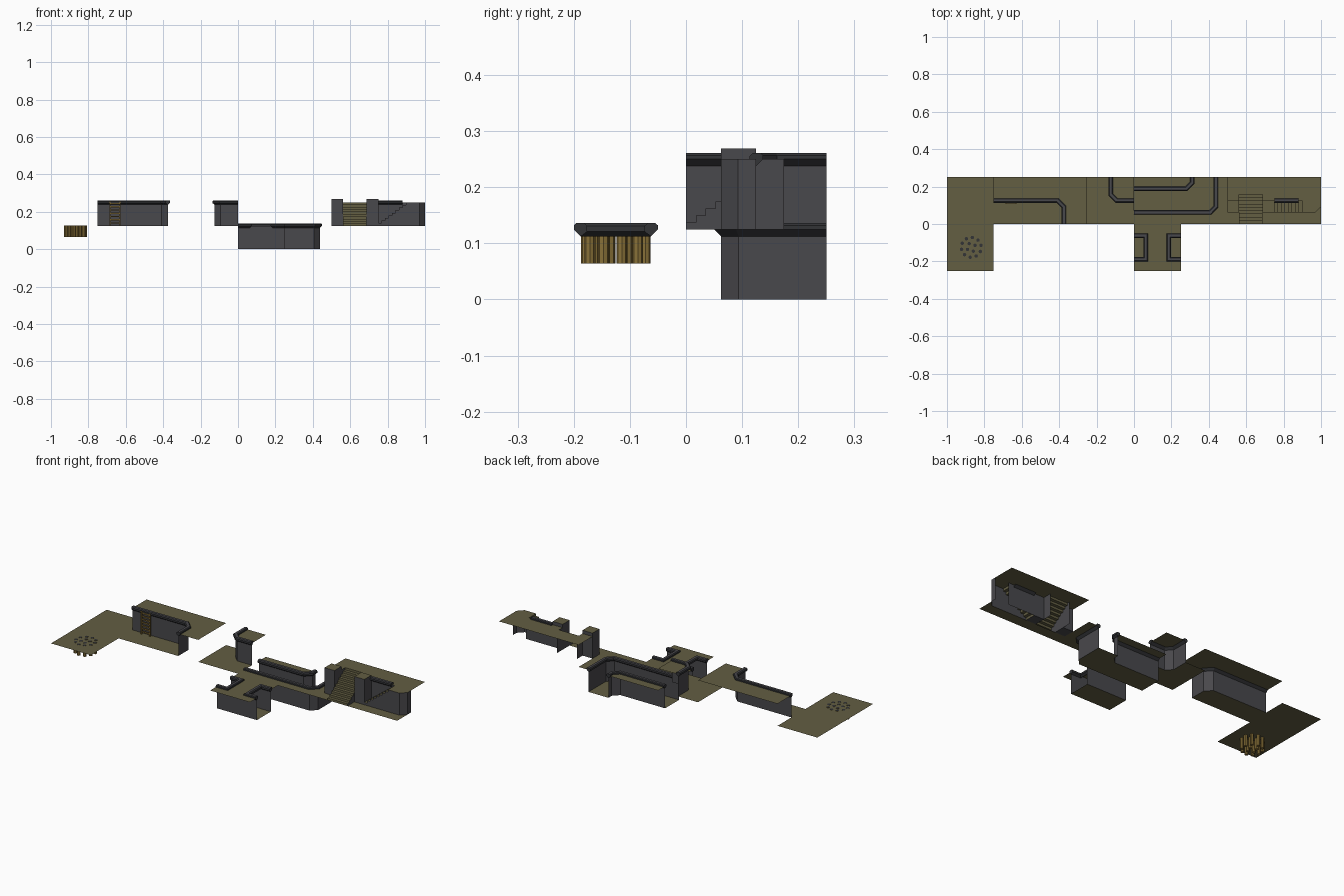
import bpy, bmesh, math
from mathutils import Vector

if "Cube" in bpy.data.objects:
    bpy.data.objects.remove(bpy.data.objects["Cube"])

def mat(name, c):
    m = bpy.data.materials.new(name)
    m.diffuse_color = (*c, 1)
    m.use_nodes = True
    m.node_tree.nodes["Principled BSDF"].inputs["Base Color"].default_value = m.diffuse_color
    return m

GROUND, STONE, TRIM, WOOD = range(4)
MATS = [mat("olive_ground", (0.125, 0.112, 0.055)), mat("grey_stone", (0.066, 0.065, 0.072)),
        mat("dark_trim", (0.032, 0.033, 0.037)), mat("brown_wood", (0.25, 0.165, 0.04))]

def finish(bm, name):
    me = bpy.data.meshes.new(name)
    bm.to_mesh(me)
    bm.free()
    for m in MATS:
        me.materials.append(m)
    ob = bpy.data.objects.new(name, me)
    bpy.context.collection.objects.link(ob)
    return ob

def face(bm, pts, m):
    f = bm.faces.new([bm.verts.new(p) for p in pts])
    f.material_index = m
    return f

def flat(name, pts, z):
    """Flat ground sheet, facing up."""
    bm = bmesh.new()
    f = face(bm, [(x, y, z) for x, y in pts], GROUND)
    f.normal_update()
    if f.normal.z < 0:
        f.normal_flip()
    finish(bm, name)

def wall(name, path, z0, z1):
    """Upright sheet along a path."""
    bm = bmesh.new()
    for a, b in zip(path, path[1:]):
        face(bm, [(*a, z0), (*b, z0), (*b, z1), (*a, z1)], STONE)
    finish(bm, name)

# coping cross-section: offset to the low (right-hand) side, height
COPING = [(-.0125, 0), (-.0125, .007), (-.008, .011), (.006, .011),
          (.0115, .006), (.0115, -.004), (0, -.0125)]

def coping(name, path, z):
    """Mitred edge stone swept along a path, low side on the right."""
    bm = bmesh.new()
    p = [Vector(q) for q in path]
    dirs = [(b - a).normalized() for a, b in zip(p, p[1:])]
    nor = [Vector((d.y, -d.x)) for d in dirs]
    rings = []
    for i, q in enumerate(p):
        a, b = nor[max(i - 1, 0)], nor[min(i, len(nor) - 1)]
        m = (a + b) / (1 + a.dot(b))
        rings.append([bm.verts.new((q.x + m.x * o, q.y + m.y * o, z + h)) for o, h in COPING])
    n = len(COPING)
    for r, s in zip(rings, rings[1:]):
        for i in range(n):
            bm.faces.new((r[i], r[(i + 1) % n], s[(i + 1) % n], s[i]))
    bm.faces.new(rings[0])
    bm.faces.new(rings[-1])
    for f in bm.faces:
        # top strip is plain stone, edges are dark
        f.normal_update()
        f.material_index = TRIM
    bmesh.ops.recalc_face_normals(bm, faces=bm.faces)
    for f in bm.faces:
        f.normal_update()
        if f.normal.z > .95:
            f.material_index = STONE
    finish(bm, name)

def box(name, lo, hi, m, top=None):
    bm = bmesh.new()
    bmesh.ops.create_cube(bm, size=1)
    for v in bm.verts:
        v.co = [l + (c + .5) * (h - l) for c, l, h in zip(v.co, lo, hi)]
    for f in bm.faces:
        f.normal_update()
        f.material_index = top if top is not None and f.normal.z > .5 else m
    finish(bm, name)

def stairs(name, origin, d, w, n, run, rise):
    """Steps rising along d, with width vector w."""
    bm = bmesh.new()
    o, d, w = Vector(origin), Vector(d), Vector(w)
    prof = [o]
    for i in range(n):
        up = Vector((0, 0, rise * (i + 1)))
        prof += [o + d * run * i + up, o + d * run * (i + 1) + up]
    for a, b in zip(prof, prof[1:]):
        face(bm, [a, a + w, b + w, b], GROUND)
    foot = o + d * run * n
    for s in (Vector(), w):
        face(bm, [p + s for p in prof] + [foot + s], STONE)
    finish(bm, name)

LO, MID, HI = 0, .125, .25

# mooring pile tile
flat("pile_ground", [(-1, -.25), (-.75, -.25), (-.75, 0), (-.75, .25), (-1, .25)], MID)
ring = [(.053, 10, .2), (.023, 4, .5)]
bm = bmesh.new()
for r, n, ph in ring:
    for i in range(n):
        a = math.tau * i / n + ph
        geo = bmesh.ops.create_cone(bm, cap_ends=True, segments=8, radius1=.0095, radius2=.0095, depth=.062)
        bmesh.ops.translate(bm, verts=geo["verts"],
                            vec=(-.87 + r * math.cos(a), -.125 + r * math.sin(a), .0955))
for f in bm.faces:
    f.normal_update()
    f.material_index = TRIM if f.normal.z > .5 else WOOD
finish(bm, "wood_piles")

# quay tile with inner corner and ladder
p = [(-.75, .125), (-.41, .125), (-.375, .09), (-.375, 0)]
flat("quay_upper_ground", p + [(-.25, 0), (-.25, .25), (-.75, .25)], HI)
flat("quay_lower_ground", p + [(-.75, 0)], MID)
wall("quay_wall", p, MID, HI)
coping("quay_coping", p, HI)
for x in (-.687, -.634):
    box("ladder_rail", (x, .108, MID), (x + .006, .116, .255), WOOD)
for i in range(7):
    z = .136 + i * .0175
    box("ladder_rung", (-.684, .109, z), (-.631, .115, z + .007), WOOD)

# outer corner tile
p = [(-.125, .25), (-.125, .157), (-.093, .125), (0, .125)]
flat("corner_upper_ground", p + [(0, .25)], HI)
flat("corner_lower_ground", p + [(0, 0), (-.25, 0), (-.25, .25)], MID)
wall("corner_wall", p, MID, HI)
coping("corner_coping", p, HI)

# curved channel tile
o = [(0, .0625), (.407, .0625), (.4375, .094), (.4375, .25)]
n = [(0, .1875), (.28, .1875), (.3125, .22), (.3125, .25)]
flat("channel_outer_ground", o + [(.5, .25), (.5, 0), (0, 0)], MID)
flat("channel_inner_ground", n + [(0, .25)], MID)
flat("channel_floor", o + n[::-1], LO)
wall("channel_outer_wall", o, LO, MID)
wall("channel_inner_wall", n, LO, MID)
coping("channel_outer_coping", o[::-1], MID)
coping("channel_inner_coping", n, MID)

# bridge tile: deck crossing a straight channel
A, B, P, Q = -.1875, -.0625, .0625, .1875
flat("bridge_deck", [(0, -.25), (.25, -.25), (.25, A), (Q, A), (Q, B), (.25, B),
                     (.25, 0), (0, 0), (0, B), (P, B), (P, A), (0, A)], MID)
flat("bridge_channel_floor", [(0, A), (.25, A), (.25, B), (0, B)], LO)
for y in (A, B):
    wall("bridge_channel_wall", [(0, y), (.25, y)], LO, MID)
coping("bridge_coping_left", [(0, B), (P, B), (P, A), (0, A)], MID)
coping("bridge_coping_right", [(.25, A), (Q, A), (Q, B), (.25, B)], MID)

# stair tile
L, R, S, T = .5625, .6875, .75, .9165
flat("stair_upper_ground", [(.5, .125), (L, .125), (L, .175), (R, .175), (R, .125), (T, .125),
                            (T, .0625), (.97, .0625), (1, .093), (1, .25), (.5, .25)], HI)
flat("stair_lower_ground", [(.5, 0), (1, 0), (1, .093), (.97, .0625), (.5, .0625)], MID)
stairs("main_stairs", (L, 0, MID), (0, 1, 0), (R - L, 0, 0), 10, .0175, .0125)
stairs("side_stairs", (S, .0625, MID), (1, 0, 0), (0, .0625, 0), 9, .0185, .125 / 9)
for x in (L, R):
    wall("stair_recess_wall", [(x, .0625), (x, .175)], MID, HI)
for x in (.5, R):
    box("stair_pillar", (x, .0625, MID), (x + .0625, .125, .269), STONE, GROUND)
wall("side_stair_back_wall", [(S, .125), (T, .125)], MID, HI)
wall("landing_wall", [(T, .0625), (.97, .0625), (1, .093), (1, .125)], MID, HI)
coping("side_stair_coping", [(S, .125), (.88, .125)], HI)
